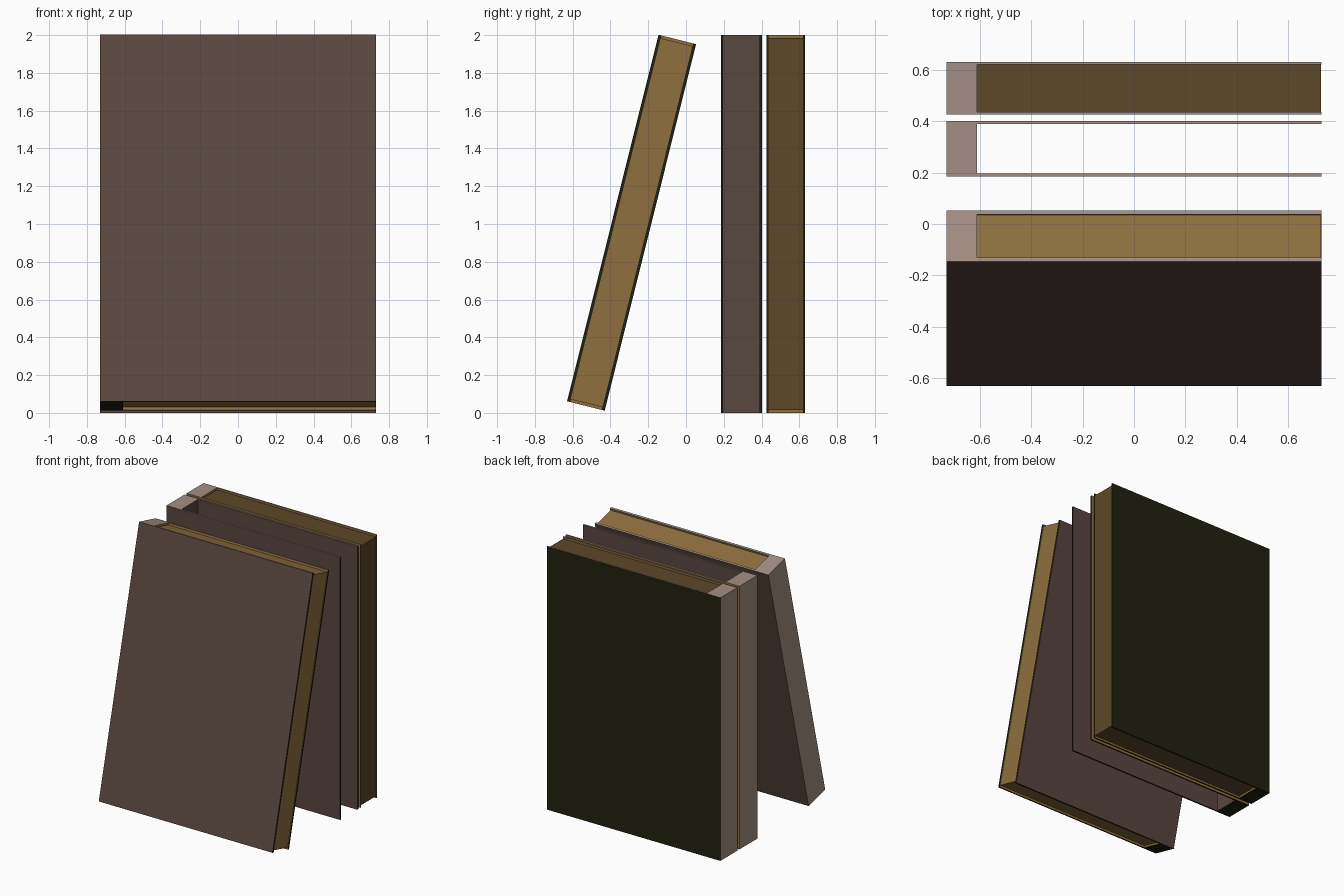
import bpy, bmesh
from math import radians
from mathutils import Matrix

cube = bpy.data.objects.get("Cube")
if cube:
    bpy.data.objects.remove(cube, do_unlink=True)

X = 0.73          # half the book's width
SPINE = -0.61     # inner side of the spine
H = 1.0           # half the book's height


def material(name, rgb):
    """Flat material from display RGB values."""
    col = [(((c / 255) + 0.055) / 1.055) ** 2.4 for c in rgb] + [1.0]
    m = bpy.data.materials.new(name)
    m.use_nodes = True
    m.diffuse_color = col
    bsdf = m.node_tree.nodes["Principled BSDF"]
    bsdf.inputs["Base Color"].default_value = col
    bsdf.inputs["Roughness"].default_value = 0.9
    return m


mauve = material("mauve_cover", (89, 71, 64))
taupe = material("taupe_spine", (163, 143, 132))
gold = material("gold_paper", (144, 112, 63))
brown = material("brown_paper", (92, 72, 39))
olive = material("dark_olive", (33, 32, 15))


def add_object(name, bm, mats, place):
    mesh = bpy.data.meshes.new(name)
    bm.to_mesh(mesh)
    bm.free()
    for m in mats:
        mesh.materials.append(m)
    obj = bpy.data.objects.new(name, mesh)
    obj.matrix_world = place
    bpy.context.collection.objects.link(obj)
    return obj


def cover(name, depth, board, front, back, inside, place):
    """U-shaped cover: two boards joined by a thick spine."""
    o, i = depth / 2, depth / 2 - board
    outline = [(-X, -o), (X, -o), (X, -i), (SPINE, -i),
               (SPINE, i), (X, i), (X, o), (-X, o)]
    bm = bmesh.new()
    base = bm.faces.new([bm.verts.new((x, y, -H)) for x, y in outline])
    top = bmesh.ops.extrude_face_region(bm, geom=[base])["geom"]
    bmesh.ops.translate(bm, vec=(0, 0, 2 * H),
                        verts=[v for v in top if isinstance(v, bmesh.types.BMVert)])
    bmesh.ops.recalc_face_normals(bm, faces=bm.faces)
    mats = [front, back, inside, taupe, olive]
    # Colour by direction and position of each face
    for f in bm.faces:
        n, c = f.normal, f.calc_center_median()
        if n.z > 0.5 or n.x < -0.5:
            f.material_index = 3
        elif n.z < -0.5 or (n.x > 0.5 and c.x > 0):
            f.material_index = 4
        elif n.y < -0.5 and c.y < 0:
            f.material_index = 0
        elif n.y > 0.5 and c.y > 0:
            f.material_index = 1
        else:
            f.material_index = 2
    add_object(name, bm, mats, place)


def pages(name, depth, board, paper, place):
    """Page block, slightly shorter than the cover."""
    right = X - 0.003
    bm = bmesh.new()
    bmesh.ops.create_cube(bm, size=1)
    bmesh.ops.scale(bm, vec=(right - SPINE, depth - 2 * board, 2 * H - 0.03), verts=bm.verts)
    bmesh.ops.translate(bm, vec=((right + SPINE) / 2, 0, 0), verts=bm.verts)
    add_object(name, bm, [paper], place)


# Leaning front book
lean = Matrix.Translation((0, -0.288, 1.007)) @ Matrix.Rotation(radians(-14), 4, "X")
cover("leaning_book_cover", 0.205, 0.016, mauve, mauve, gold, lean)
pages("leaning_book_pages", 0.205, 0.016, gold, lean)

# Upright middle book, an empty cover
cover("middle_book_cover", 0.217, 0.012, mauve, gold, mauve,
      Matrix.Translation((0, 0.293, H)))

# Upright back book
upright = Matrix.Translation((0, 0.528, H))
cover("back_book_cover", 0.203, 0.01, gold, olive, gold, upright)
pages("back_book_pages", 0.203, 0.01, brown, upright)
